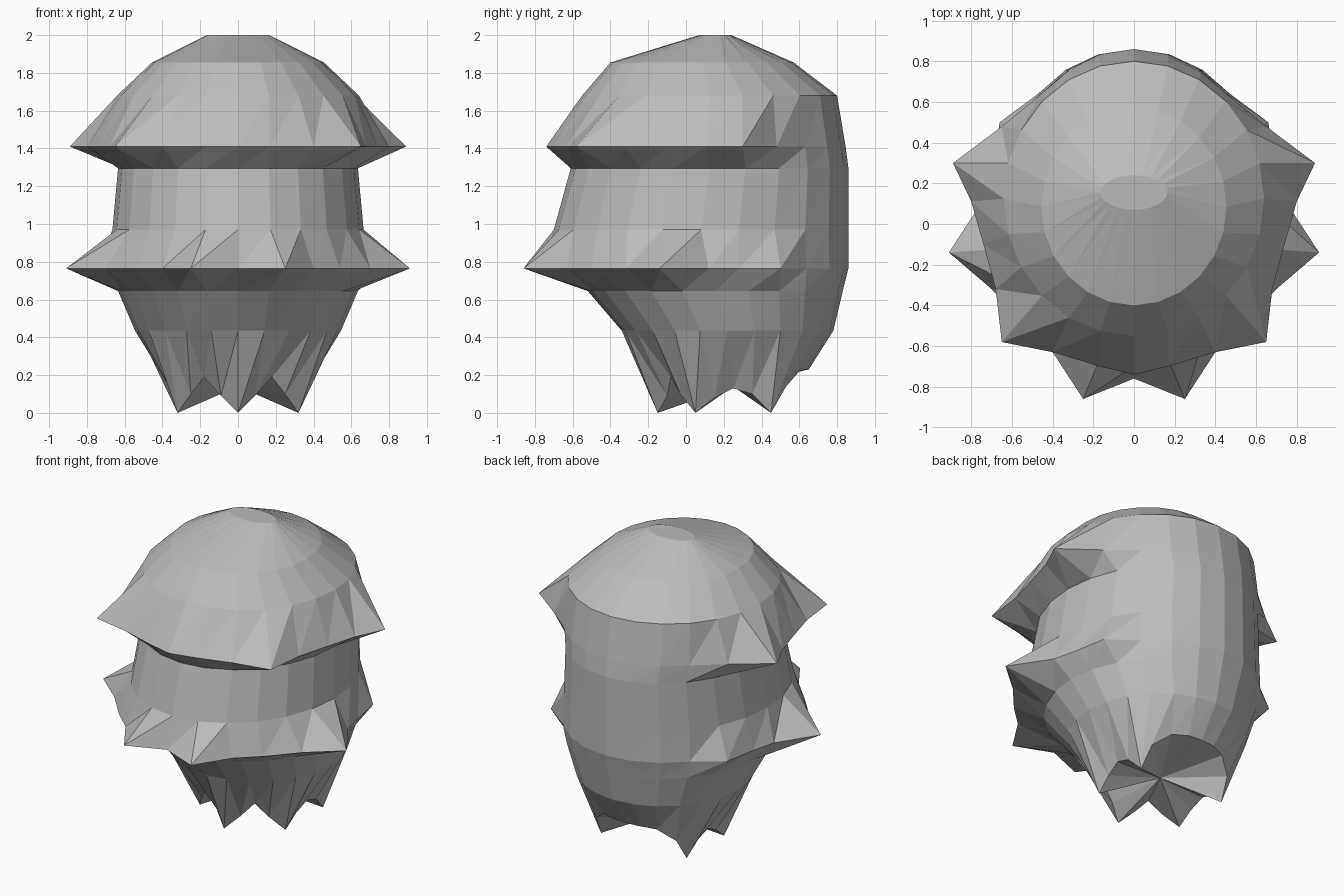
import bpy, bmesh, math

if "Cube" in bpy.data.objects:
    bpy.data.objects.remove(bpy.data.objects["Cube"])

SIDES = 24

grey = bpy.data.materials.new("plain grey")
grey.diffuse_color = (0.5, 0.5, 0.5, 1)
grey.use_nodes = True
grey.node_tree.nodes["Principled BSDF"].inputs["Base Color"].default_value = grey.diffuse_color


def oval(z, half_x, front, back):
    """Plain 24-sided ring; index 0 is the front point, 12 the back."""
    mid, half_y = (front + back) / 2, (back - front) / 2
    return [(half_x * math.sin(2 * math.pi * k / SIDES),
             mid - half_y * math.cos(2 * math.pi * k / SIDES), z)
            for k in range(SIDES)]


def jagged(ring, points):
    """Replace ring points, counted from the front, on both mirrored sides."""
    for k, (x, y, *z) in enumerate(points):
        z = z[0] if z else ring[k][2]
        ring[k] = (x, y, z)
        ring[-k % SIDES] = (-x, y, z)
    return ring


# Jagged edges: upper tufts, middle tufts, bottom points
upper_tufts = [(0, -.74), (.17, -.70), (.40, -.63), (.65, -.58), (.68, -.32),
               (.74, -.10), (.80, .11), (.89, .30), (.65, .48)]
middle_tufts = [(0, -.76), (.25, -.86), (.40, -.63), (.54, -.50), (.70, -.32),
                (.91, -.14), (.74, .12), (.70, .28), (.66, .50)]
bottom_points = [(0, -.15, 0), (.09, -.10, .09), (.18, -.08, .19),
                 (.25, -.03, .10), (.32, .05, 0), (.33, .15, .08),
                 (.34, .25, .13), (.34, .35, .10), (.32, .45, 0),
                 (.30, .53, .14), (.20, .60, .22), (.10, .64, .23),
                 (0, .65, .23)]

# Rings from the crown down
rings = [
    oval(2.00, .165, .07, .24),
    oval(1.855, .455, -.40, .57),
    oval(1.68, .64, -.55, .80),
    jagged(oval(1.41, .66, -.62, .845), upper_tufts),
    oval(1.295, .635, -.61, .86),
    oval(.97, .665, -.70, .86),
    jagged(oval(.765, .67, -.65, .86), middle_tufts),
    oval(.645, .635, -.52, .83),
    oval(.435, .545, -.34, .78),
    jagged(oval(.20, .36, -.10, .62), bottom_points),
]

# Shell: skin the rings with slanted triangles, cap the crown and the base
bm = bmesh.new()
loops = [[bm.verts.new(p) for p in ring] for ring in rings]
for up, low in zip(loops, loops[1:]):
    for i in range(SIDES):
        j = (i + 1) % SIDES
        bm.faces.new((up[i], low[i], up[j]))
        bm.faces.new((up[j], low[i], low[j]))
bm.faces.new(loops[0])
hub = bm.verts.new((0, .25, .14))
for i in range(SIDES):
    bm.faces.new((loops[-1][i], hub, loops[-1][(i + 1) % SIDES]))
bmesh.ops.recalc_face_normals(bm, faces=bm.faces)

mesh = bpy.data.meshes.new("tufted_shell")
bm.to_mesh(mesh)
bm.free()
mesh.materials.append(grey)
shell = bpy.data.objects.new("tufted_shell", mesh)
bpy.context.collection.objects.link(shell)
